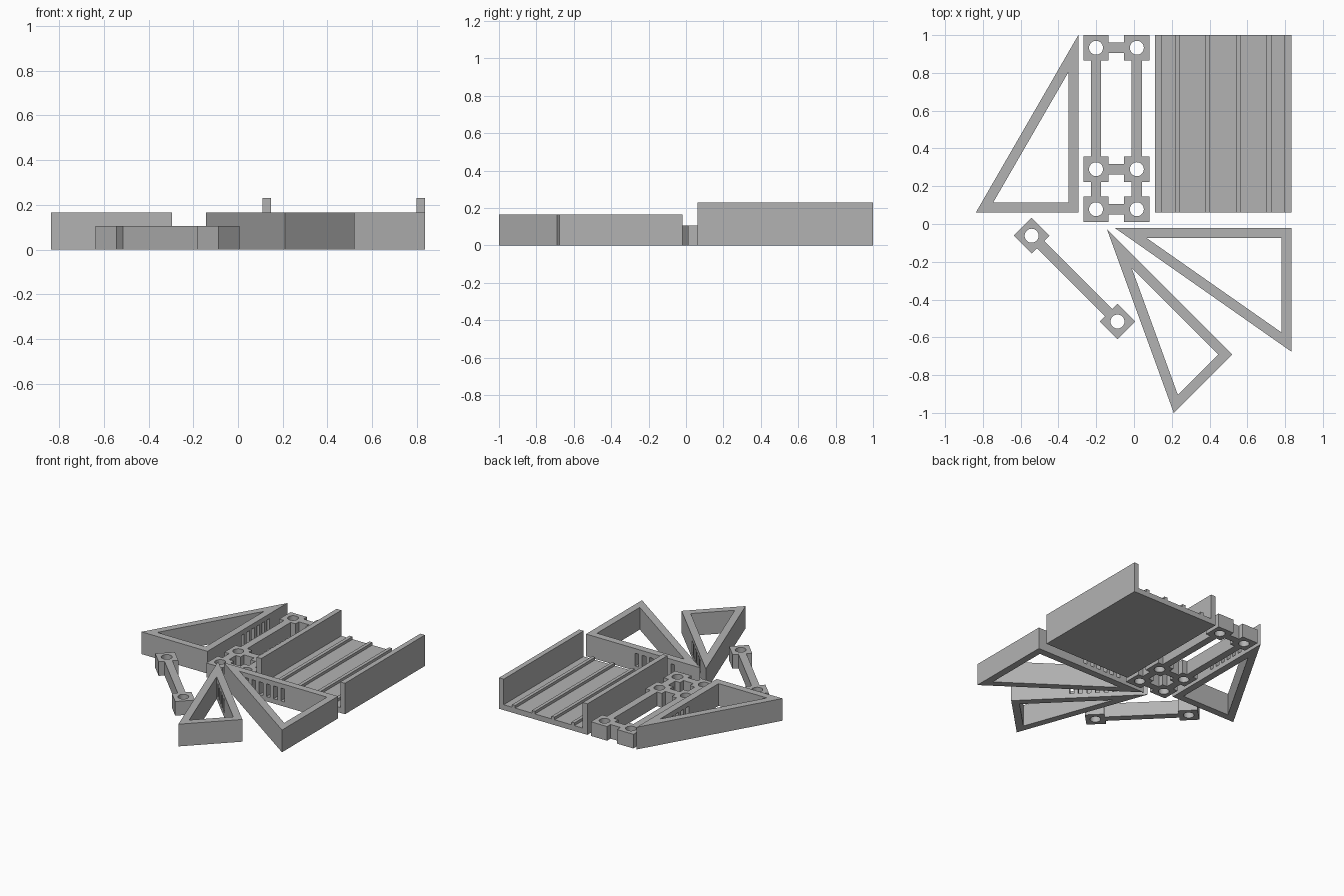
import bpy, bmesh, math
from mathutils import Matrix

if "Cube" in bpy.data.objects:
    bpy.data.objects.remove(bpy.data.objects["Cube"])

grey = bpy.data.materials.new("grey plastic")
grey.diffuse_color = (0.45, 0.45, 0.45, 1)
grey.use_nodes = True
grey.node_tree.nodes["Principled BSDF"].inputs["Base Color"].default_value = grey.diffuse_color


def make(name, bm):
    bmesh.ops.recalc_face_normals(bm, faces=bm.faces)
    me = bpy.data.meshes.new(name)
    bm.to_mesh(me)
    bm.free()
    me.materials.append(grey)
    ob = bpy.data.objects.new(name, me)
    bpy.context.collection.objects.link(ob)
    return ob


def boxes(name, items):
    """Each item is (x0, x1, y0, y1, z0, z1)."""
    bm = bmesh.new()
    for x0, x1, y0, y1, z0, z1 in items:
        m = Matrix.Translation(((x0 + x1) / 2, (y0 + y1) / 2, (z0 + z1) / 2))
        bmesh.ops.create_cube(bm, size=1, matrix=m @ Matrix.Diagonal((x1 - x0, y1 - y0, z1 - z0, 1)))
    return make(name, bm)


def boolean(ob, tool, op):
    """Apply a boolean and remove the tool object."""
    mod = ob.modifiers.new(op, 'BOOLEAN')
    mod.operation, mod.solver, mod.object = op, 'EXACT', tool
    bpy.context.view_layer.update()
    dg = bpy.context.evaluated_depsgraph_get()
    me = bpy.data.meshes.new_from_object(ob.evaluated_get(dg))
    ob.modifiers.clear()
    ob.data = me
    bpy.data.objects.remove(tool)


def prism(name, pts, place, depth):
    """Extrude a flat outline; place maps (u, v, w) to a position."""
    bm = bmesh.new()
    a, b = [[bm.verts.new(place(u, v, w)) for u, v in pts] for w in depth]
    bm.faces.new(a)
    bm.faces.new(b)
    n = len(pts)
    for i in range(n):
        j = (i + 1) % n
        bm.faces.new((a[i], a[j], b[j], b[i]))
    return make(name, bm)


# Triangular brackets: open frame with six slots through the long leg
def bracket(name, corner, turn, angle, L=0.938, t=0.053, h=0.165):
    a = math.radians(angle)
    S = L * math.tan(a)
    outer = [(0, 0), (L, 0), (0, S)]
    inner = [(t, t), (L - t / math.tan(a / 2), t),
             (t, S - t / math.tan((math.pi / 2 - a) / 2))]
    bm = bmesh.new()
    ring = [[bm.verts.new((x, y, z)) for x, y in loop] for loop in (outer, inner) for z in (0, h)]
    ob_, ot, ib, it = ring
    for i in range(3):
        j = (i + 1) % 3
        for p, q in ((ob_, ot), (ib, it), (ob_, ib), (ot, it)):
            bm.faces.new((p[i], p[j], q[j], q[i]))
    ob = make(name, bm)
    slots = [0.565 + (k - 2.5) * 0.059 for k in range(6)]
    cut = boxes("slot_cutter", [(s - 0.015, s + 0.015, -0.02, t + 0.01, 0.035, 0.13) for s in slots])
    boolean(ob, cut, 'DIFFERENCE')
    ob.matrix_world = Matrix.Translation((*corner, 0)) @ Matrix.Rotation(math.radians(turn), 4, 'Z')


bracket("bracket_medium", (-0.295, 0.062), 90, 30)
bracket("bracket_wide", (0.835, -0.02), 180, 35)
bracket("bracket_narrow", (0.52, -0.691), 135, 25)


# Links: square eyelets joined by bars, with round holes
def link(name, centres, joints, half=0.067, bar=0.027, h=0.105):
    ob = boxes(name, [(x - half, x + half, y - half, y + half, 0, h) for x, y in centres])
    bars, e = [], half - 0.02
    for (x0, y0), (x1, y1) in joints:
        if x0 == x1:
            bars.append((x0 - bar, x0 + bar, y0 + e, y1 - e, 0, h))
        else:
            bars.append((x0 + e, x1 - e, y0 - bar, y0 + bar, 0, h))
    boolean(ob, boxes("bars", bars), 'UNION')
    bm = bmesh.new()
    for x, y in centres:
        bmesh.ops.create_cone(bm, cap_ends=True, segments=32, radius1=0.037, radius2=0.037,
                              depth=0.3, matrix=Matrix.Translation((x, y, h / 2)))
    boolean(ob, make("hole_cutter", bm), 'DIFFERENCE')
    # smooth only the hole walls
    bm = bmesh.new()
    bm.from_mesh(ob.data)
    for f in bm.faces:
        f.smooth = abs(f.normal.z) < 0.5 and f.calc_area() < 0.001
    for ed in bm.edges:
        ed.smooth = len(ed.link_faces) == 2 and ed.calc_face_angle(0) < 0.5
    bm.to_mesh(ob.data)
    bm.free()
    return ob


xs, ys = (-0.201, 0.015), (0.078, 0.29, 0.933)
eyes = [(x, y) for x in xs for y in ys]
joins = [((x, ys[i]), (x, ys[i + 1])) for x in xs for i in (0, 1)]
joins += [((xs[0], y), (xs[1], y)) for y in ys]
link("link_frame", eyes, joins)

single = link("single_link", [(0, 0), (0.643, 0)], [((0, 0), (0.643, 0))])
single.matrix_world = Matrix.Translation((-0.542, -0.062, 0)) @ Matrix.Rotation(-math.pi / 4, 4, 'Z')

# Tray: floor with four ridges between two side walls
base, rise, top = 0.04, 0.06, 0.23
profile = [(0.11, 0), (0.835, 0), (0.835, top), (0.797, top), (0.797, base)]
for c in (0.715, 0.553, 0.391, 0.229):
    profile += [(c + 0.0125, base), (c + 0.0125, rise), (c - 0.0125, rise), (c - 0.0125, base)]
profile += [(0.148, base), (0.148, top), (0.11, top)]
prism("tray", profile, lambda u, v, w: (u, w, v), (0.062, 1.0))
